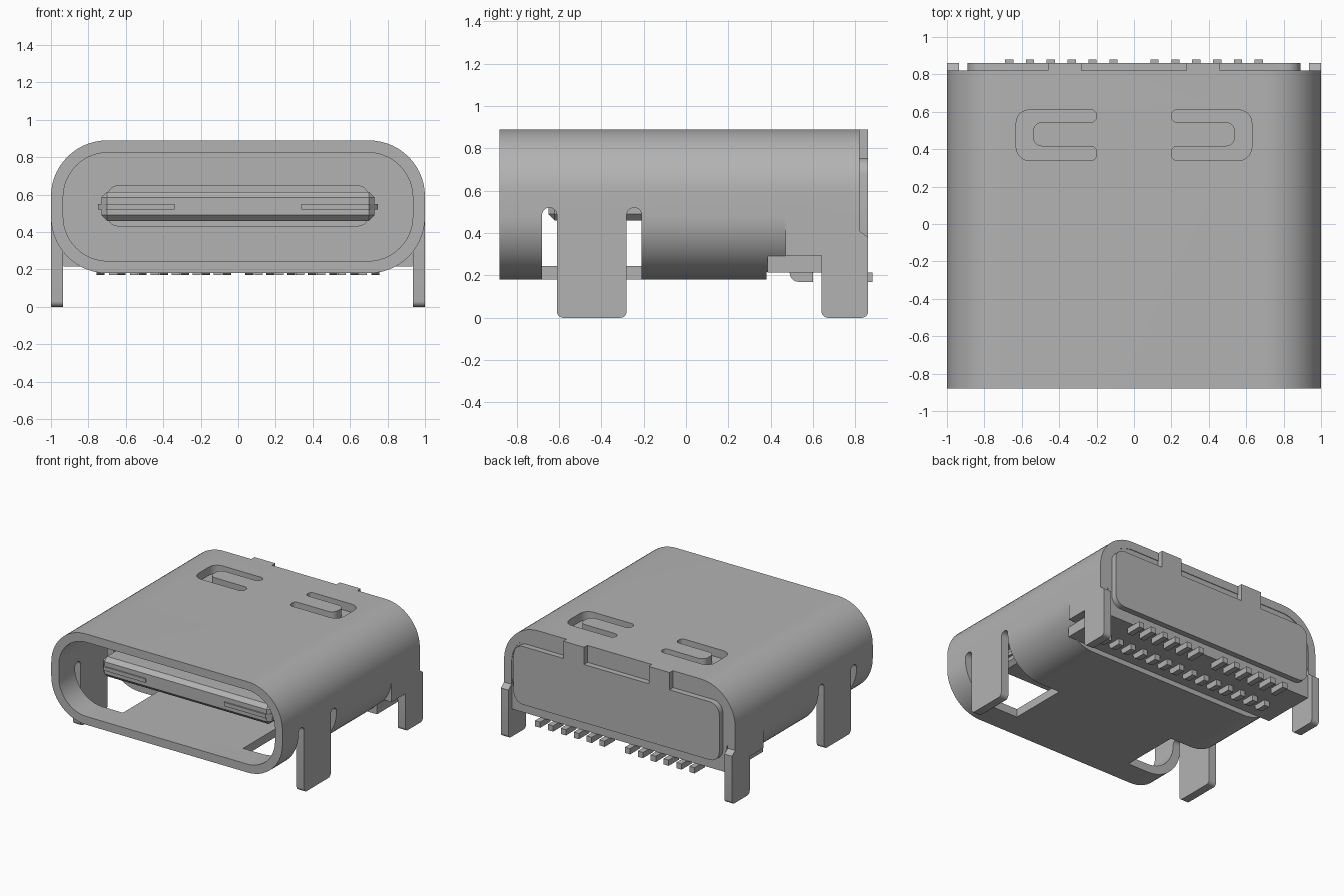
import bpy, bmesh, math
from mathutils import Vector

cube = bpy.data.objects.get("Cube")
if cube:
    bpy.data.objects.remove(cube, do_unlink=True)

GREY = (0.45, 0.45, 0.45, 1)
metal = bpy.data.materials.new("plain grey")
metal.use_nodes = True
metal.diffuse_color = GREY
metal.node_tree.nodes["Principled BSDF"].inputs["Base Color"].default_value = GREY


def fillet(points, radii, steps=5):
    """Round each corner of a 2D polygon by its own radius."""
    if not isinstance(radii, (list, tuple)):
        radii = [radii] * len(points)
    out = []
    for i, r in enumerate(radii):
        p = Vector(points[i])
        if r == 0:
            out.append(p)
            continue
        u = (Vector(points[i - 1]) - p).normalized()
        v = (Vector(points[(i + 1) % len(points)]) - p).normalized()
        half = u.angle(v) / 2
        bis = (u + v).normalized()
        centre = p + bis * (r / math.sin(half))
        a = p + u * (r / math.tan(half)) - centre
        b = p + v * (r / math.tan(half)) - centre
        sweep = a.angle(b)
        for k in range(steps + 1):
            t = k / steps
            out.append(centre + (a * math.sin((1 - t) * sweep)
                                 + b * math.sin(t * sweep)) / math.sin(sweep))
    return out


def rect(a0, a1, b0, b1):
    return [(a0, b0), (a1, b0), (a1, b1), (a0, b1)]


def prism(name, profile, axis, lo, hi):
    """Extrude a 2D profile along an axis."""
    place = {"X": lambda p, d: (d, p[0], p[1]),
             "Y": lambda p, d: (p[0], d, p[1]),
             "Z": lambda p, d: (p[0], p[1], d)}[axis]
    bm = bmesh.new()
    ends = [[bm.verts.new(place(p, d)) for p in profile] for d in (lo, hi)]
    bm.faces.new(ends[0])
    bm.faces.new(ends[1][::-1])
    n = len(profile)
    for i in range(n):
        j = (i + 1) % n
        bm.faces.new((ends[0][i], ends[1][i], ends[1][j], ends[0][j]))
    bmesh.ops.recalc_face_normals(bm, faces=bm.faces[:])
    mesh = bpy.data.meshes.new(name)
    bm.to_mesh(mesh)
    bm.free()
    mesh.materials.append(metal)
    ob = bpy.data.objects.new(name, mesh)
    bpy.context.collection.objects.link(ob)
    return ob


def apply(ob, mod):
    bpy.context.view_layer.objects.active = ob
    bpy.ops.object.modifier_apply(modifier=mod.name)


def cut(ob, cutter):
    mod = ob.modifiers.new("cut", "BOOLEAN")
    mod.operation, mod.solver, mod.object = "DIFFERENCE", "EXACT", cutter
    apply(ob, mod)
    bpy.data.objects.remove(cutter, do_unlink=True)


def bevel(ob, width, segments=1):
    mod = ob.modifiers.new("bevel", "BEVEL")
    mod.width, mod.segments = width, segments
    apply(ob, mod)


def span(side, a, b):
    return sorted((side * a, side * b))


# Shell: rounded tube
inner = fillet(rect(-.935, .935, .245, .825), .24, 12)
shell = prism("shell", fillet(rect(-1, 1, .18, .89), .3, 14), "Y", -.88, .82)
cut(shell, prism("bore", inner, "Y", -1, 1))

# Shell underside relief at the rear
cut(shell, prism("floor_relief", rect(-.84, .84, .1, .28), "Y", .38, 1))
for side in (1, -1):
    cut(shell, prism("corner_relief", rect(.47, 1, .1, .48), "X", *span(side, .5, 1.1)))
    # Windows left by the bent-down front legs
    cut(shell, prism("leg_window", rect(-.65, -.24, .1, .485), "X", *span(side, .52, 1.1)))
    for y in (-.645, -.245):
        slot = fillet(rect(y - .035, y + .035, .1, .52), [0, 0, .034, .034])
        cut(shell, prism("leg_slot", slot, "X", *span(side, .52, 1.1)))
    # C-shaped spring slots on top
    c = [(.2, .34), (.63, .34), (.63, .61), (.2, .61),
         (.2, .545), (.54, .545), (.54, .415), (.2, .415)]
    c = [(side * x, y) for x, y in c]
    cut(shell, prism("spring_slot", fillet(c, [.03, .07, .07, .03, .03, .05, .05, .03]),
                     "Z", .8, 1))

# Legs and rear tabs
for side, label in ((1, "left"), (-1, "right")):
    wall = span(side, .935, 1)
    prism("front_leg_" + label, fillet(rect(-.61, -.28, 0, .49), [.03, .03, 0, 0]), "X", *wall)
    rear = [(.64, 0), (.86, 0), (.86, .38), (.82, .41), (.82, .485),
            (.47, .485), (.47, .295), (.64, .295)]
    prism("rear_leg_" + label, fillet(rear, [.03, .03, 0, 0, 0, 0, 0, 0]), "X", *wall)
    prism("rear_tab_" + label, rect(*span(side, .28, .46), .755, .89), "Y", .81, .86)

# Insulating housing, its lower slab and the raised back panel
prism("housing", inner, "Y", .34, .815)
prism("housing_base", rect(-.934, .934, .215, .4), "Y", .385, .815)
prism("back_panel", fillet(rect(-.89, .89, .3, .755), .08), "Y", .8, .86)

# Contact tongue with collar and side latch plates
tongue = prism("tongue", rect(-.73, .73, .46, .615), "Y", -.65, .36)
bevel(tongue, .03)
prism("tongue_collar", fillet(rect(-.7, .7, .43, .65), .06), "Y", .12, .36)
for side, label in ((1, "left"), (-1, "right")):
    plate = [(side * x, y) for x, y in
             [(.34, -.66), (.7, -.66), (.748, -.6), (.748, .36), (.34, .36)]]
    prism("latch_plate_" + label, plate, "Z", .52, .55)

# Two rows of solder pins
for side in (1, -1):
    for k in range(7):
        x = side * (.06 + .1125 * k)
        foot = fillet(rect(.49, .6, .17, .25), [.04, 0, 0, 0])
        prism("front_pin", foot, "X", x - .022, x + .022)
    for k in range(6):
        x = side * (.11 + .1115 * k)
        prism("rear_pin", rect(.75, .88, .17, .215), "X", x - .022, x + .022)

# Smooth the curved walls, keep edges crisp
for ob in bpy.context.scene.objects:
    ob.select_set(ob.type == "MESH")
bpy.context.view_layer.objects.active = shell
bpy.ops.object.shade_smooth_by_angle(angle=math.radians(25))
